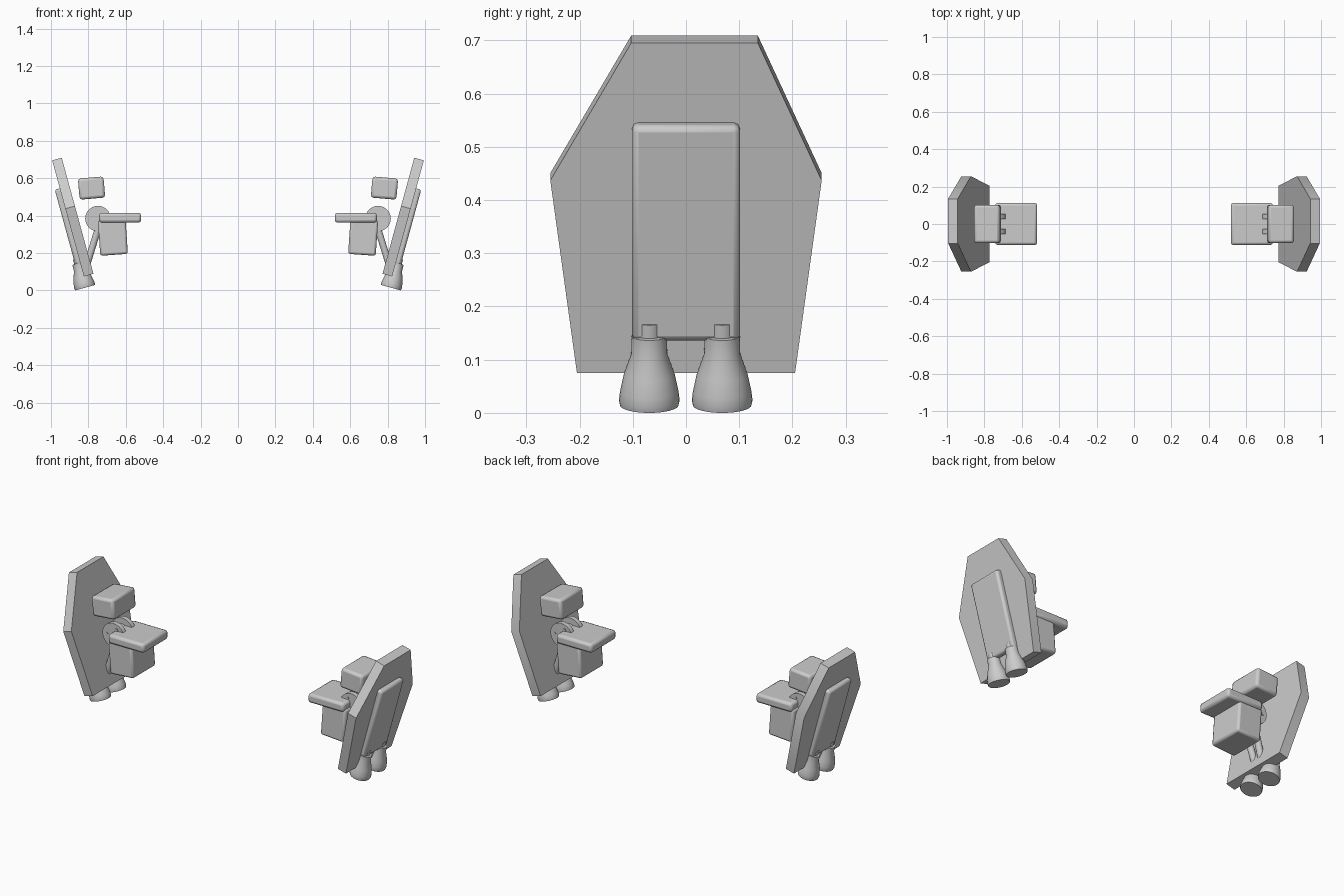
import bpy, bmesh
from math import radians, sin, cos, pi
from mathutils import Matrix, Vector

cube = bpy.data.objects.get("Cube")
if cube:
    bpy.data.objects.remove(cube, do_unlink=True)

grey = bpy.data.materials.new("plain_grey")
grey.use_nodes = True
tone = (0.6, 0.6, 0.6, 1)
grey.diffuse_color = tone
grey.node_tree.nodes["Principled BSDF"].inputs["Base Color"].default_value = tone


def frame(x, z, tilt, y=0):
    return Matrix.Translation((x, y, z)) @ Matrix.Rotation(radians(tilt), 4, "Y")


def finish(name, bm, matrix, bevel=0, segments=2):
    """Place the mesh, then mirror it to the other side."""
    bmesh.ops.recalc_face_normals(bm, faces=bm.faces)
    bm.transform(matrix)
    mesh = bpy.data.meshes.new(name)
    bm.to_mesh(mesh)
    bm.free()
    mesh.materials.append(grey)
    ob = bpy.data.objects.new(name, mesh)
    bpy.context.collection.objects.link(ob)
    bpy.ops.object.select_all(action="DESELECT")
    bpy.context.view_layer.objects.active = ob
    ob.select_set(True)
    bpy.ops.object.shade_smooth_by_angle(angle=radians(35))
    if bevel:
        mod = ob.modifiers.new("Bevel", "BEVEL")
        mod.width, mod.segments = bevel, segments
        mod.limit_method = "ANGLE"
    mod = ob.modifiers.new("Mirror", "MIRROR")
    mod.use_axis[0] = True
    mod.use_clip = False
    return ob


def box(name, size, matrix, bevel):
    bm = bmesh.new()
    bmesh.ops.create_cube(bm, size=1)
    bmesh.ops.scale(bm, vec=size, verts=bm.verts)
    finish(name, bm, matrix, bevel)


def lathe(name, profile, matrix, sides=32):
    """Revolve (radius, height) points around local z, with flat caps."""
    bm = bmesh.new()
    rings = [[bm.verts.new((r * cos(2 * pi * i / sides), r * sin(2 * pi * i / sides), h))
              for i in range(sides)] for r, h in profile]
    for low, high in zip(rings, rings[1:]):
        for i in range(sides):
            j = (i + 1) % sides
            bm.faces.new((low[i], low[j], high[j], high[i]))
    bm.faces.new(rings[0])
    bm.faces.new(rings[-1])
    finish(name, bm, matrix)


def rod(name, start, end, radius, sides=24):
    start, end = Vector(start), Vector(end)
    axis = end - start
    turn = axis.to_track_quat("Z", "Y").to_matrix().to_4x4()
    lathe(name, [(radius, 0), (radius, axis.length)], Matrix.Translation(start) @ turn, sides)


# Leaning shield, its outer bottom edge at the frame origin
shield = frame(0.824, 0.075, 15.3)
outline = [(-0.205, 0), (0.205, 0), (0.255, 0.375), (0.135, 0.643), (-0.103, 0.643), (-0.255, 0.375)]
bm = bmesh.new()
face = bm.faces.new([bm.verts.new((0, y, z)) for y, z in outline])
side = bmesh.ops.extrude_face_region(bm, geom=[face])["geom"]
bmesh.ops.translate(bm, vec=(-0.053, 0, 0), verts=[v for v in side if isinstance(v, bmesh.types.BMVert)])
finish("shield", bm, shield)

# Raised pack on the outside of the shield
box("shield_pack", (0.05, 0.203, 0.42), shield @ Matrix.Translation((0.003, 0, 0.278)), 0.012)

# Pair of nozzles under the pack
nozzle = [(0.055, -0.06), (0.057, -0.05), (0.055, -0.033), (0.048, 0), (0.034, 0.04),
          (0.033, 0.075), (0.023, 0.076), (0.023, 0.102)]
for label, y in (("front", -0.069), ("back", 0.068)):
    lathe(label + "_nozzle", nozzle, shield @ Matrix.Translation((0.010, y, 0)))

# Arm blocks and the flat cover
box("upper_block", (0.137, 0.205, 0.113), frame(0.783, 0.547, 5), 0.014)
box("lower_block", (0.148, 0.205, 0.19), frame(0.669, 0.285, 4), 0.012)
box("flat_cover", (0.225, 0.226, 0.052), frame(0.63, 0.388, 0), 0.014)

# Hinge: two discs on a hub, with bolts and struts to the shield
rod("hinge_hub", (0.749, -0.03, 0.384), (0.749, 0.03, 0.384), 0.035)
for label, s in (("front", -1), ("back", 1)):
    rod(label + "_hinge_disc", (0.749, s * 0.027, 0.384), (0.749, s * 0.053, 0.384), 0.068, 32)
    rod(label + "_strut", (0.745, s * 0.035, 0.34), (0.81, s * 0.025, 0.13), 0.018)
    for i in range(3):
        a = radians(120 * i)
        x, z = 0.749 + 0.042 * cos(a), 0.384 + 0.042 * sin(a)
        rod(label + "_hinge_bolt", (x, s * 0.05, z), (x, s * 0.057, z), 0.008, 12)
